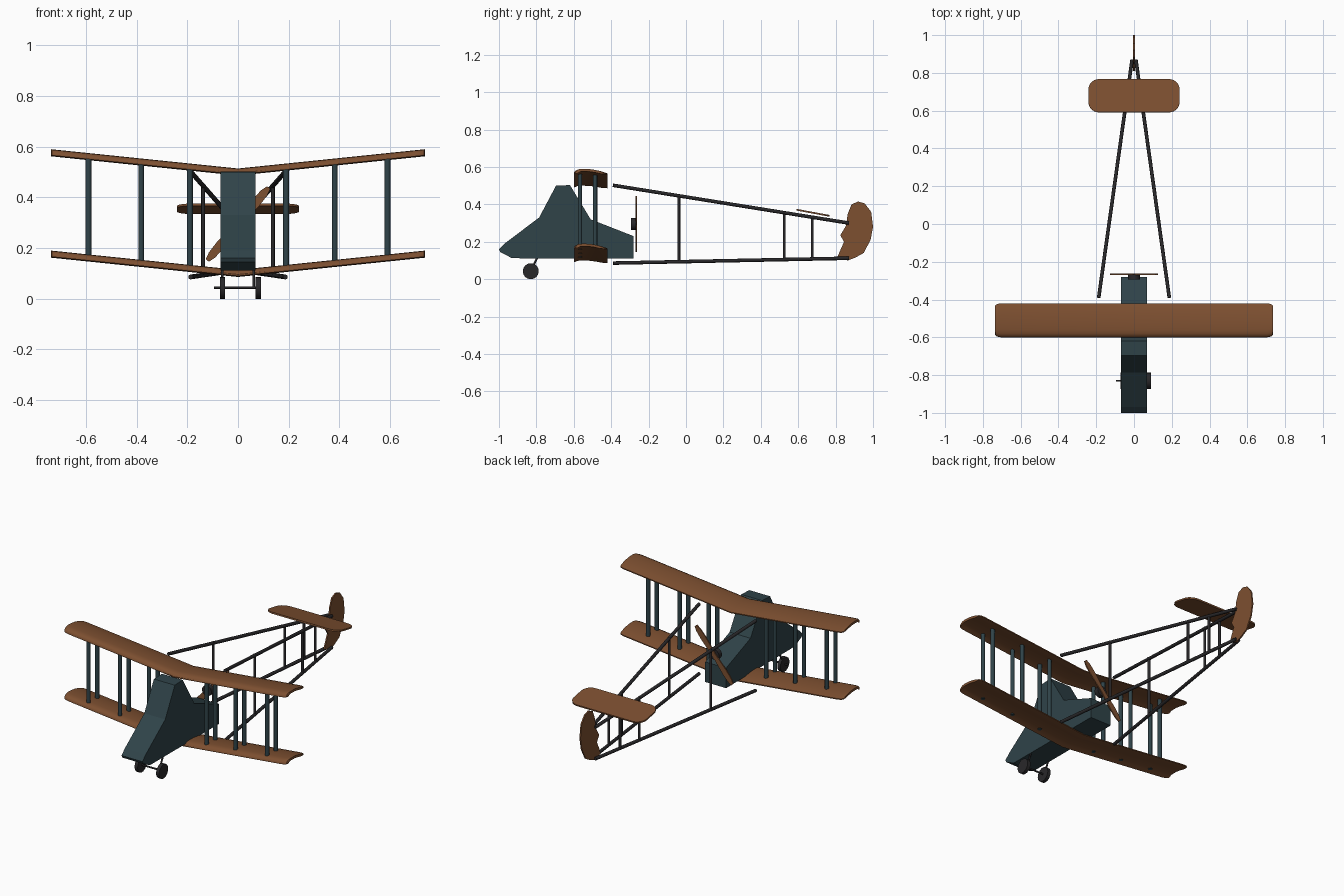
import bpy, bmesh, math
from mathutils import Vector, Matrix

if "Cube" in bpy.data.objects:
    bpy.data.objects.remove(bpy.data.objects["Cube"])


def material(name, rgb):
    m = bpy.data.materials.new(name)
    m.diffuse_color = (*rgb, 1)
    m.use_nodes = True
    m.node_tree.nodes["Principled BSDF"].inputs["Base Color"].default_value = m.diffuse_color
    return m


BROWN = material("brown_wood", (0.205, 0.079, 0.030))
TEAL = material("dark_teal", (0.029, 0.056, 0.066))
BLACK = material("charcoal", (0.022, 0.021, 0.023))


def finish(name, bm, mat, smooth=True):
    bmesh.ops.recalc_face_normals(bm, faces=bm.faces[:])
    me = bpy.data.meshes.new(name)
    bm.to_mesh(me)
    bm.free()
    me.materials.append(mat)
    if smooth:
        me.shade_smooth()
        me.set_sharp_from_angle(angle=math.radians(35))
    ob = bpy.data.objects.new(name, me)
    bpy.context.collection.objects.link(ob)
    return ob


def rod(name, a, b, r, mat, sides=12):
    """Cylinder between two points."""
    a, b = Vector(a), Vector(b)
    d = b - a
    bm = bmesh.new()
    m = Matrix.Translation((a + b) / 2) @ d.to_track_quat('Z', 'Y').to_matrix().to_4x4()
    bmesh.ops.create_cone(bm, cap_ends=True, segments=sides, radius1=r, radius2=r,
                          depth=d.length, matrix=m)
    return finish(name, bm, mat)


def plate(name, pts, depth, mat, matrix, smooth=False):
    """Outline in local XY, extruded evenly along local Z."""
    bm = bmesh.new()
    f = bm.faces.new([bm.verts.new((x, y, -depth / 2)) for x, y in pts])
    top = bmesh.ops.extrude_face_region(bm, geom=[f])["geom"]
    bmesh.ops.translate(bm, vec=(0, 0, depth), verts=[v for v in top if isinstance(v, bmesh.types.BMVert)])
    bm.transform(matrix)
    return finish(name, bm, mat, smooth)


# Local XY -> world YZ, extrusion along world X
SIDE = Matrix(((0, 0, 1, 0), (1, 0, 0, 0), (0, 1, 0, 0), (0, 0, 0, 1)))

# Fuselage pod
plate("fuselage", [(-1.0, .16), (-.97, .19), (-.785, .33), (-.695, .50), (-.62, .503),
                   (-.51, .32), (-.28, .23), (-.28, .11), (-.93, .112), (-.993, .145)],
      .138, TEAL, SIDE)

# Cambered wings with dihedral and rounded tips
CAMBER = [(-.09, -.018), (-.083, -.008), (-.07, -.002), (-.05, 0), (-.01, -.001),
          (.03, -.006), (.06, -.012), (.09, -.022)]
TIPS = [(.737, .80), (.734, .89), (.724, .96), (.705, 1)]
SLOPE = .076 / .737


def wing(name, z0):
    bm = bmesh.new()
    stations = [(-x, s) for x, s in TIPS] + [(0, 1)] + TIPS[::-1]
    rings = []
    for x, s in stations:
        z = z0 + abs(x) * SLOPE
        top = [(x, -.51 + y * s, z + h) for y, h in CAMBER]
        low = [(x, -.51 + y * s, z + h - (.006 if abs(y) > .085 else .014)) for y, h in CAMBER]
        rings.append([bm.verts.new(p) for p in top + low[::-1]])
    n = len(rings[0])
    for a, b in zip(rings, rings[1:]):
        for i in range(n):
            j = (i + 1) % n
            bm.faces.new((a[i], a[j], b[j], b[i]))
    bm.faces.new(rings[0])
    bm.faces.new(rings[-1])
    finish(name, bm, BROWN)


wing("upper_wing", .514)
wing("lower_wing", .114)

for side, s in (("right", 1), ("left", -1)):
    # Wing struts
    for i, x in enumerate((.19, .382, .59)):
        for pos, y in (("front", -.567), ("rear", -.486)):
            lift = x * SLOPE
            rod(f"{side}_{pos}_wing_strut_{i}", (s * x, y, .097 + lift), (s * x, y, .505 + lift),
                .0115, TEAL)

    # Tail booms and their uprights
    up = Vector((s * .187, -.39, .502)), Vector((s * .01, .87, .30))
    lo = Vector((s * .187, -.39, .086)), Vector((s * .01, .87, .112))
    rod(f"{side}_upper_boom", *up, .0095, BLACK)
    rod(f"{side}_lower_boom", *lo, .0095, BLACK)
    for i, y in enumerate((-.038, .525, .675)):
        t = (y + .39) / 1.26
        rod(f"{side}_boom_upright_{i}", lo[0].lerp(lo[1], t), up[0].lerp(up[1], t) + Vector((0, 0, .008)),
            .0075, BLACK)

    # Landing gear legs
    rod(f"{side}_gear_leg", (s * .062, -.83, .045), (s * .062, -.79, .125), .005, BLACK)

# Wheels and axle
rod("axle", (-.095, -.83, .044), (.085, -.83, .044), .005, BLACK)
for side, x in (("right", .08), ("left", -.062)):
    rod(f"{side}_wheel", (x - .01, -.83, .0425), (x + .01, -.83, .0425), .0425, BLACK, 24)

# Tailplane with rounded corners, tilted nose up
outline = []
for cx, cy, a0 in ((.185, .035, 0), (-.185, .035, 90), (-.185, -.035, 180), (.185, -.035, 270)):
    for k in range(7):
        a = math.radians(a0 + k * 15)
        outline.append((cx + .056 * math.cos(a), cy + .054 * math.sin(a)))
plate("tailplane", outline, .009, BROWN,
      Matrix.Translation((0, .679, .355)) @ Matrix.Rotation(math.radians(-10.5), 4, 'X'))

# Rudder
plate("rudder", [(.865, .10), (.905, .115), (.95, .14), (.987, .21), (1.0, .28), (.99, .36),
                 (.955, .405), (.92, .415), (.885, .40), (.865, .35), (.855, .285),
                 (.825, .235), (.845, .20), (.825, .155), (.81, .12)], .008, BROWN, SIDE)

# Propeller blade and hub behind the pod
half = [(.012, 0), (.015, .05), (.018, .11), (.016, .16), (.008, .188), (-.008, .188),
        (-.016, .16), (-.018, .11), (-.015, .05)]
blade = half + [(-x, -y) for x, y in half]
plate("propeller", blade, .007, BROWN,
      Matrix.Translation((0, -.266, .295)) @ Matrix.Rotation(math.radians(40), 4, 'Y')
      @ Matrix.Rotation(math.radians(90), 4, 'X'))
rod("propeller_hub", (0, -.295, .295), (0, -.268, .295), .031, BLACK, 20)
